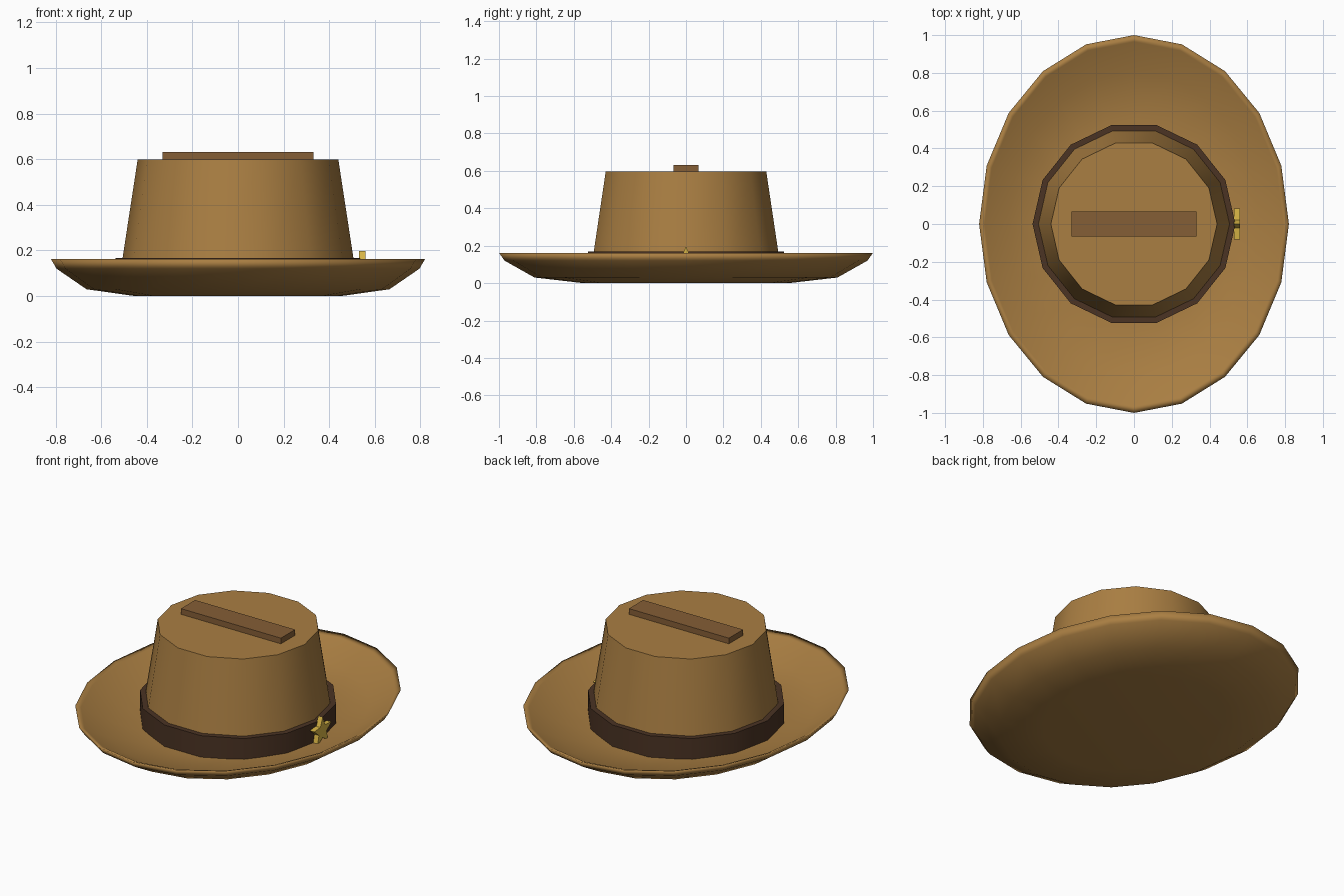
import bpy, bmesh, math

if "Cube" in bpy.data.objects:
    bpy.data.objects.remove(bpy.data.objects["Cube"])


def material(name, rgb):
    m = bpy.data.materials.new(name)
    m.diffuse_color = (*rgb, 1)
    m.use_nodes = True
    m.node_tree.nodes["Principled BSDF"].inputs["Base Color"].default_value = m.diffuse_color
    return m


FELT = material("tan_felt", (0.40, 0.21, 0.055))
CREASE = material("dark_felt", (0.235, 0.112, 0.037))
LEATHER = material("dark_leather", (0.07, 0.033, 0.017))
GOLD = material("gold", (0.68, 0.46, 0.06))


def finish(name, bm, mat, smooth_angle=None):
    bmesh.ops.recalc_face_normals(bm, faces=bm.faces)
    mesh = bpy.data.meshes.new(name)
    bm.to_mesh(mesh)
    bm.free()
    mesh.materials.append(mat)
    ob = bpy.data.objects.new(name, mesh)
    bpy.context.collection.objects.link(ob)
    if smooth_angle:
        bpy.ops.object.select_all(action='DESELECT')
        ob.select_set(True)
        bpy.context.view_layer.objects.active = ob
        bpy.ops.object.shade_smooth_by_angle(angle=math.radians(smooth_angle))
    return ob


def lathe(name, profile, sides, mat, angle, sx=1, sy=1, closed=False):
    """Turn (radius, z) points about z; ends are capped, or joined if closed."""
    bm = bmesh.new()
    rings = []
    for r, z in profile:
        rings.append([bm.verts.new((r * sx * math.cos(2 * math.pi * i / sides),
                                    r * sy * math.sin(2 * math.pi * i / sides), z))
                      for i in range(sides)])
    pairs = list(zip(rings, rings[1:]))
    if closed:
        pairs.append((rings[-1], rings[0]))
    else:
        bm.faces.new(rings[0])
        bm.faces.new(rings[-1])
    for a, b in pairs:
        for i in range(sides):
            j = (i + 1) % sides
            bm.faces.new((a[i], a[j], b[j], b[i]))
    return finish(name, bm, mat, angle)


# Oval upturned brim: underside, rim, then dished upper side
lathe("brim",
      [(0.55, 0.0), (0.81, 0.03), (0.97, 0.12), (1.0, 0.162),
       (0.965, 0.15), (0.81, 0.07), (0.55, 0.04)],
      20, FELT, 180, sx=0.82)

# Tapered crown
lathe("crown", [(0.527, 0.03), (0.44, 0.598)], 14, FELT, 35)

# Hat band, a ring around the crown base
lathe("hat_band", [(0.537, 0.03), (0.537, 0.168), (0.50, 0.168), (0.50, 0.03)],
      14, LEATHER, 35, closed=True)

# Raised crease strip on top of the crown
bm = bmesh.new()
bmesh.ops.create_cube(bm, size=1)
bmesh.ops.scale(bm, vec=(0.66, 0.134, 0.06), verts=bm.verts)
bmesh.ops.translate(bm, vec=(0, 0, 0.602), verts=bm.verts)
finish("crown_crease", bm, CREASE)

# Five-pointed star badge on the right side of the band
bm = bmesh.new()
points = []
for i in range(10):
    r = 0.085 if i % 2 == 0 else 0.038
    a = math.pi / 2 + i * math.pi / 5
    points.append(bm.verts.new((0.53, r * math.cos(a), 0.112 + r * math.sin(a))))
face = bm.faces.new(points)
front = bmesh.ops.extrude_face_region(bm, geom=[face])["geom"]
bmesh.ops.translate(bm, vec=(0.03, 0, 0),
                    verts=[g for g in front if isinstance(g, bmesh.types.BMVert)])
finish("star_badge", bm, GOLD)
